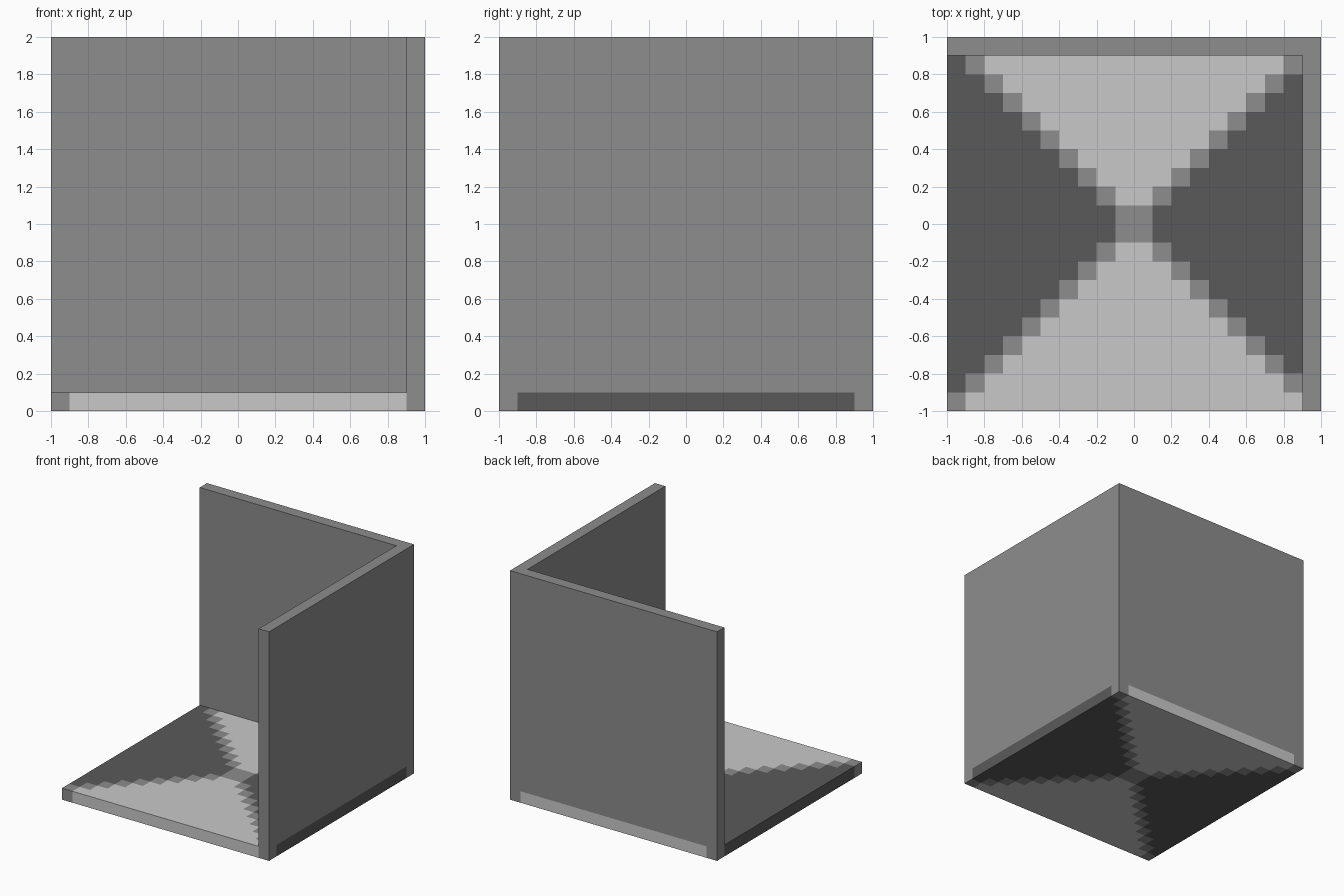
import bpy, bmesh

if "Cube" in bpy.data.objects:
    bpy.data.objects.remove(bpy.data.objects["Cube"])

FLOOR = 0.1    # floor thickness, also the pattern cell size
HEIGHT = 2.0


def material(name, value):
    m = bpy.data.materials.new(name)
    m.diffuse_color = (value, value, value, 1)
    m.use_nodes = True
    m.node_tree.nodes["Principled BSDF"].inputs["Base Color"].default_value = m.diffuse_color
    return m


mid = material("mid grey", 0.266)
light = material("light grey", 0.584)
dark = material("dark grey", 0.102)


def extrude_profile(name, points, z0, z1, mats):
    """Extrude a flat outline from z0 to z1."""
    bm = bmesh.new()
    face = bm.faces.new([bm.verts.new((x, y, z0)) for x, y in points])
    geom = bmesh.ops.extrude_face_region(bm, geom=[face])["geom"]
    tops = [v for v in geom if isinstance(v, bmesh.types.BMVert)]
    bmesh.ops.translate(bm, verts=tops, vec=(0, 0, z1 - z0))
    bmesh.ops.recalc_face_normals(bm, faces=bm.faces)
    return finish(name, bm, mats)


def finish(name, bm, mats):
    me = bpy.data.meshes.new(name)
    bm.to_mesh(me)
    bm.free()
    for m in mats:
        me.materials.append(m)
    ob = bpy.data.objects.new(name, me)
    bpy.context.collection.objects.link(ob)
    return ob


# Floor slab cut into square cells: grey diagonals, light front/back, dark sides
bm = bmesh.new()
bmesh.ops.create_grid(bm, x_segments=20, y_segments=20, size=1.0)
geom = bmesh.ops.extrude_face_region(bm, geom=bm.faces[:])["geom"]
bmesh.ops.translate(bm, verts=[v for v in geom if isinstance(v, bmesh.types.BMVert)],
                    vec=(0, 0, FLOOR))
bmesh.ops.recalc_face_normals(bm, faces=bm.faces)
for f in bm.faces:
    c = f.calc_center_median()
    ax, ay = min(abs(c.x), 0.95), min(abs(c.y), 0.95)
    if abs(ax - ay) < 0.02:
        f.material_index = 0
    else:
        f.material_index = 1 if ay > ax else 2
finish("floor", bm, [mid, light, dark])

# Back and right walls as one L-shaped outline
outline = [(-1, 0.9), (0.9, 0.9), (0.9, -1), (1, -1), (1, 1), (-1, 1)]
extrude_profile("corner_walls", outline, FLOOR, HEIGHT, [mid])
